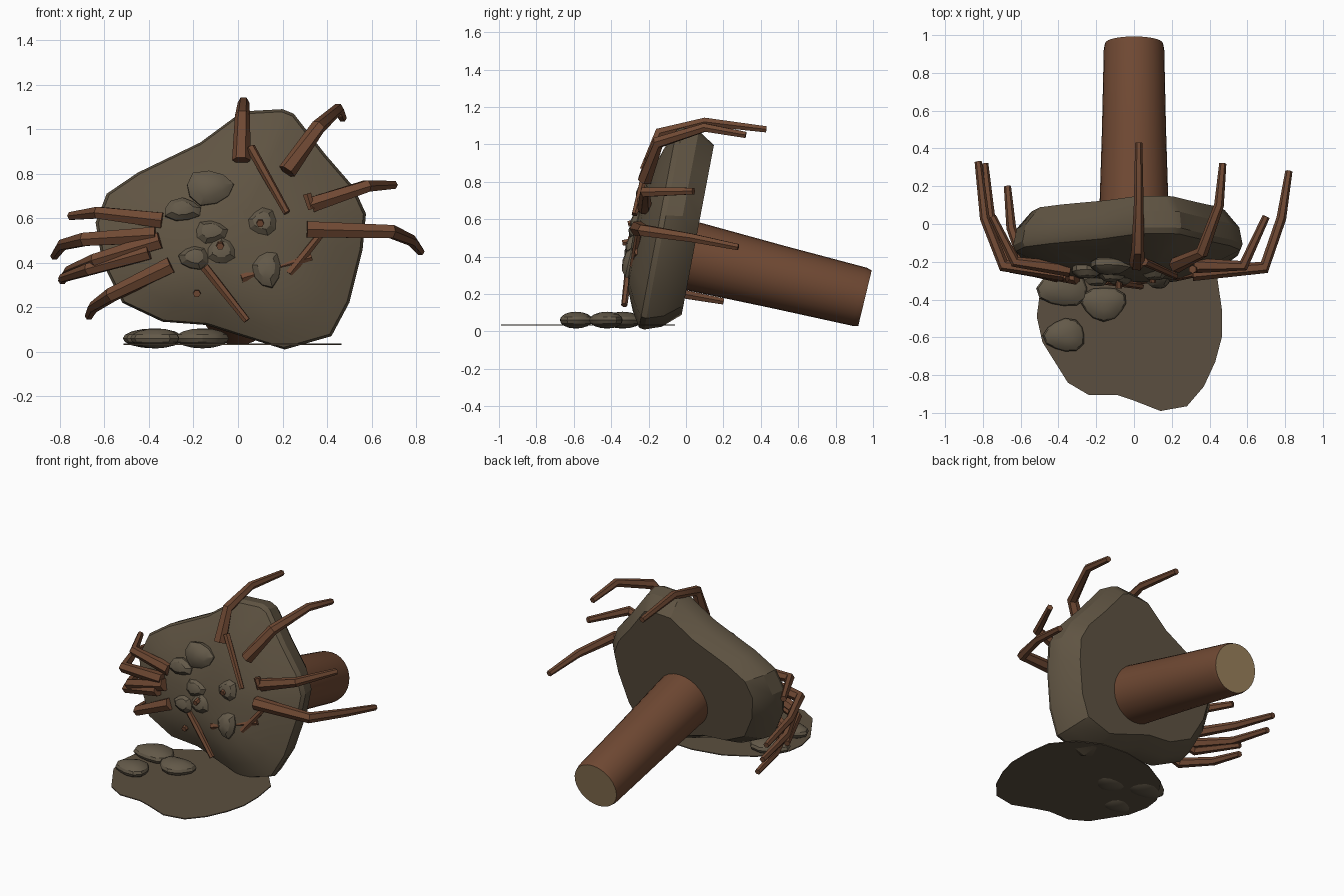
import bpy, bmesh, math
from mathutils import Vector, Matrix


def mat(name, c):
    m = bpy.data.materials.new(name)
    m.diffuse_color = (*c, 1)
    return m


SOIL = mat("soil", (0.115, 0.088, 0.055))
PIT = mat("pit_soil", (0.105, 0.078, 0.050))
STONE = mat("stone", (0.125, 0.100, 0.066))
BARK = mat("bark", (0.160, 0.066, 0.033))
WOOD = mat("cut_wood", (0.33, 0.22, 0.11))

# Frame of the tipped-over root plate: U across, V up the plate, W along the trunk
TILT = math.radians(13.6)
V = Vector((0, math.sin(TILT), math.cos(TILT)))
W = Vector((0, math.cos(TILT), -math.sin(TILT)))


def finish(name, bm, mats, angle=30):
    bmesh.ops.recalc_face_normals(bm, faces=bm.faces)
    me = bpy.data.meshes.new(name)
    bm.to_mesh(me)
    bm.free()
    for m in mats:
        me.materials.append(m)
    ob = bpy.data.objects.new(name, me)
    bpy.context.collection.objects.link(ob)
    bpy.context.view_layer.objects.active = ob
    ob.select_set(True)
    bpy.ops.object.shade_smooth_by_angle(angle=math.radians(angle))
    ob.select_set(False)
    return ob


def loft(bm, rings):
    """Bridge rings of points; return last ring of vertices and first."""
    vs = [[bm.verts.new(p) for p in r] for r in rings]
    n = len(vs[0])
    for a, b in zip(vs, vs[1:]):
        for i in range(n):
            j = (i + 1) % n
            bm.faces.new((a[i], a[j], b[j], b[i]))
    return vs[0], vs[-1]


def tube(name, pts, radii, sides=6, cap=None):
    bm = bmesh.new()
    pts = [Vector(p) for p in pts]
    rings = []
    for i, p in enumerate(pts):
        d = (pts[min(i + 1, len(pts) - 1)] - pts[max(i - 1, 0)]).normalized()
        q = d.to_track_quat('Z', 'Y')
        rings.append([p + q @ Vector((radii[i] * math.cos(t), radii[i] * math.sin(t), 0))
                      for t in (2 * math.pi * k / sides for k in range(sides))])
    a, b = loft(bm, rings)
    bm.faces.new(a)
    end = bm.faces.new(b)
    if cap:
        end.material_index = 1
    return finish(name, bm, [BARK] + ([cap] if cap else []))


# Root plate: outline as seen from the front (x, z)
OUT = [(0.02, 1.08), (0.20, 1.09), (0.25, 1.07), (0.39, 0.89), (0.52, 0.74), (0.575, 0.62),
       (0.56, 0.46), (0.50, 0.22), (0.42, 0.07), (0.21, 0.01), (0.0, 0.075), (-0.14, 0.12),
       (-0.34, 0.135), (-0.52, 0.22), (-0.61, 0.40), (-0.64, 0.58), (-0.59, 0.71),
       (-0.45, 0.805), (-0.17, 0.94)]
CX, CZ = -0.02, 0.50


def plate_ring(scale, depth):
    return [Vector((CX + (x - CX) * scale, -0.245 + 0.19 * (CZ + (z - CZ) * scale) + depth,
                    CZ + (z - CZ) * scale)) for x, z in OUT]


bm = bmesh.new()
first, last = loft(bm, [plate_ring(0.25, -0.135), plate_ring(0.55, -0.11), plate_ring(0.8, -0.06),
                        plate_ring(0.98, -0.01), plate_ring(1.0, 0.02), plate_ring(0.97, 0.11),
                        plate_ring(0.84, 0.205)])
bm.faces.new(first)
bm.faces.new(last)
finish("root_plate", bm, [SOIL], 28)

# Trunk lying back from the plate, with a sawn end
base, end = Vector((0, 0.02, 0.405)), Vector((0, 0.957, 0.178))
d = (end - base).normalized()
tube("trunk", [base, base.lerp(end, 0.5), end - d * 0.03, end], [0.185, 0.17, 0.16, 0.153], 28, WOOD)

# Pit left in the ground
PIT_OUT = [(-0.50, -0.38), (-0.515, -0.49), (-0.485, -0.625), (-0.35, -0.84), (-0.24, -0.905),
           (-0.09, -0.905), (0.0, -0.935), (0.14, -0.99), (0.28, -0.965), (0.37, -0.86),
           (0.43, -0.73), (0.465, -0.6), (0.465, -0.45), (0.44, -0.28), (0.33, -0.15),
           (0.17, -0.07), (0.0, -0.06), (-0.2, -0.1), (-0.38, -0.2)]
bm = bmesh.new()
loops = loft(bm, [[(x, y, z) for x, y in PIT_OUT] for z in (0.030, 0.036)])
for l in loops:
    bm.faces.new(l)
finish("ground_pit", bm, [PIT])


# Stones: squashed spheres, polar axis along the given direction
def stone(name, loc, size, axis, seg, rings):
    bm = bmesh.new()
    bmesh.ops.create_uvsphere(bm, u_segments=seg, v_segments=rings, radius=1)
    for v in bm.verts:
        k = 1 + 0.09 * math.sin(3 * math.atan2(v.co.y, v.co.x) + loc[0] * 40)
        v.co = Vector((v.co.x * size[0] * k, v.co.y * size[1] * k, v.co.z * size[2]))
    up = Vector((0, 0, 1)) if axis == 'Z' else -W
    fwd = Vector((0, 1, 0)) if axis == 'Z' else V
    m = Matrix((Vector((1, 0, 0)), fwd, up)).transposed()
    for v in bm.verts:
        v.co = m @ v.co + Vector(loc)
    finish(name, bm, [STONE])


for i, (x, y, rx, ry) in enumerate([(-0.375, -0.34, 0.135, 0.10), (-0.16, -0.42, 0.12, 0.09),
                                    (-0.365, -0.59, 0.11, 0.088)]):
    stone(f"fallen_stone_{i}", (x, y, 0.06), (rx, ry, 0.045), 'Z', 12, 8)

for i, (x, z, rx, rz) in enumerate([(-0.13, 0.735, 0.11, 0.085), (-0.25, 0.635, 0.088, 0.055),
                                    (-0.12, 0.535, 0.08, 0.058), (-0.195, 0.42, 0.072, 0.056),
                                    (-0.075, 0.45, 0.07, 0.065), (0.11, 0.58, 0.07, 0.068),
                                    (0.13, 0.37, 0.068, 0.088)]):
    stone(f"plate_stone_{i}", (x, -0.365 + 0.2 * z, z), (rx, rz, 0.05), 'W', 9, 5)

# Large roots bending back around the rim
ROOTS = [
    [(0.015, -0.21, 0.86), (0.02, -0.14, 1.06), (0.025, 0.10, 1.12), (0.025, 0.43, 1.08)],
    [(0.22, -0.22, 0.81), (0.36, -0.15, 1.01), (0.45, 0.10, 1.09), (0.47, 0.32, 1.05)],
    [(0.33, -0.22, 0.66), (0.58, -0.22, 0.745), (0.70, 0.04, 0.75)],
    [(0.31, -0.26, 0.55), (0.69, -0.23, 0.54), (0.78, 0.03, 0.50), (0.82, 0.28, 0.45)],
    [(-0.34, -0.24, 0.59), (-0.63, -0.20, 0.625), (-0.75, 0.04, 0.61)],
    [(-0.37, -0.26, 0.525), (-0.69, -0.22, 0.505), (-0.79, 0.03, 0.48), (-0.825, 0.33, 0.43)],
    [(-0.35, -0.27, 0.50), (-0.64, -0.23, 0.41), (-0.76, 0.03, 0.36), (-0.79, 0.32, 0.32)],
    [(-0.40, -0.27, 0.45), (-0.67, -0.22, 0.37), (-0.79, 0.06, 0.33)],
    [(-0.30, -0.28, 0.39), (-0.57, -0.24, 0.255), (-0.65, -0.02, 0.20), (-0.67, 0.20, 0.16)],
]
for i, pts in enumerate(ROOTS):
    tube(f"root_{i}", pts, [0.042, 0.034, 0.026, 0.019] if len(pts) == 4 else [0.04, 0.03, 0.02])

# Thin rootlets across the face and short broken stubs
THIN = [
    [(0.055, -0.20, 0.92), (0.22, -0.275, 0.625)],
    [(0.015, -0.30, 0.33), (0.33, -0.26, 0.425)],
    [(0.23, -0.28, 0.35), (0.39, -0.25, 0.55)],
    [(-0.15, -0.30, 0.38), (0.04, -0.33, 0.14)],
    [(0.31, -0.24, 0.71), (0.33, -0.24, 0.64)],
    [(0.10, -0.20, 0.60), (0.10, -0.31, 0.575)],
    [(-0.08, -0.24, 0.49), (-0.08, -0.34, 0.473)],
    [(-0.185, -0.22, 0.27), (-0.185, -0.31, 0.26)],
]
for i, pts in enumerate(THIN):
    tube(f"rootlet_{i}", pts, [0.022, 0.017])
